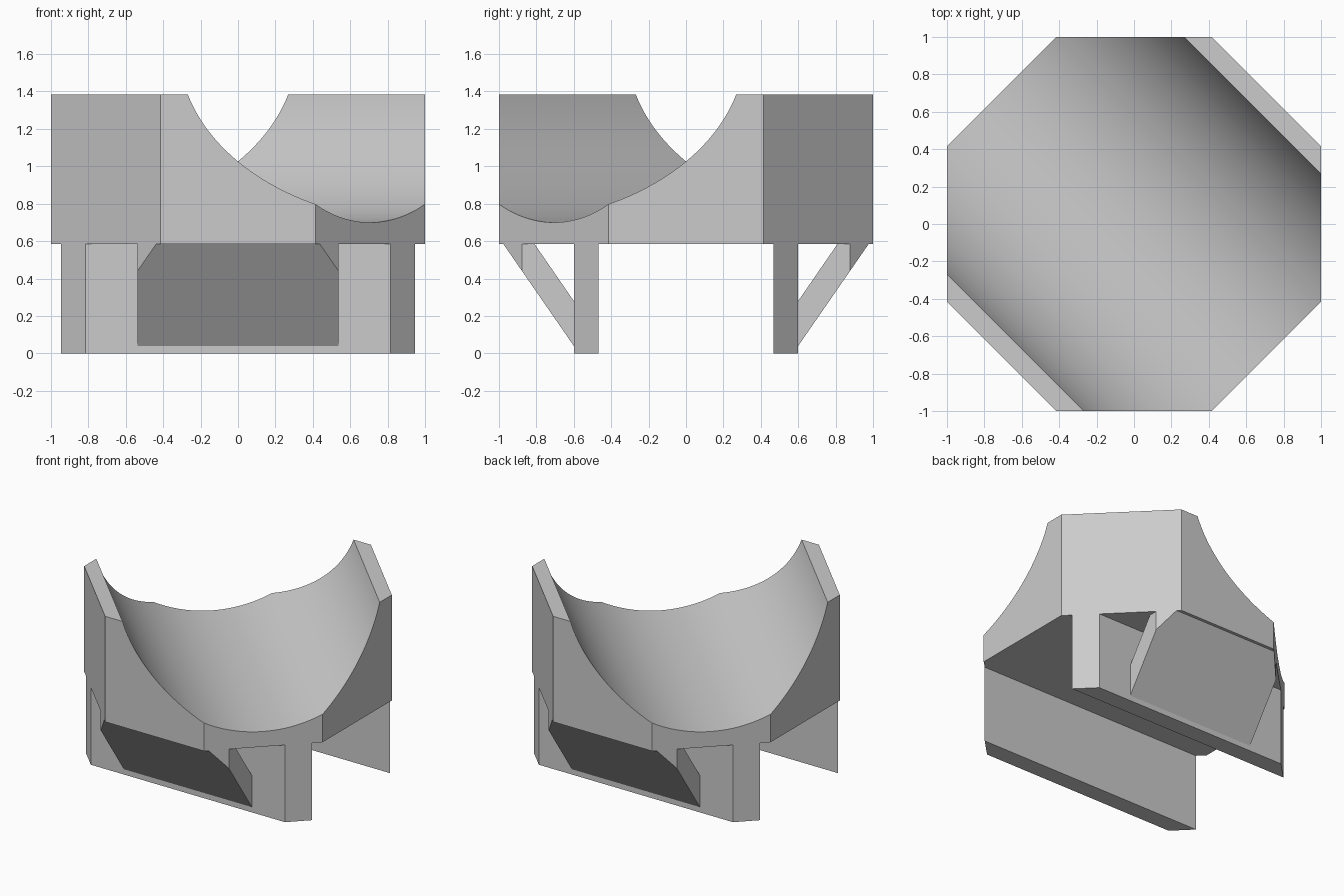
import bpy, bmesh, math
from mathutils import Vector, Matrix

cube = bpy.data.objects.get("Cube")
if cube:
    bpy.data.objects.remove(cube, do_unlink=True)

BASE_Z, TOP_Z = 0.585, 1.385      # underside and rim of the cradle block
TROUGH_R, TROUGH_Z = 0.93, 1.63   # radius and axis height of the round trough

grey = bpy.data.materials.new("plain grey")
grey.use_nodes = True
colour = (0.6, 0.6, 0.6, 1.0)
grey.diffuse_color = colour
grey.node_tree.nodes["Principled BSDF"].inputs["Base Color"].default_value = colour


def clip_to_octagon(bm):
    """Trim a solid with the eight upright sides of the octagon footprint."""
    for i in range(8):
        normal = Vector((math.cos(i * math.pi / 4), math.sin(i * math.pi / 4), 0))
        cut = bmesh.ops.bisect_plane(
            bm, geom=bm.verts[:] + bm.edges[:] + bm.faces[:],
            plane_co=normal, plane_no=normal, clear_outer=True, dist=1e-5)
        edges = [e for e in cut["geom_cut"]
                 if isinstance(e, bmesh.types.BMEdge) and e.is_boundary]
        if edges:
            bmesh.ops.holes_fill(bm, edges=edges, sides=0)


def make_prism(name, profile, half_length, angle):
    """Extrude an (outward, height) profile sideways, turn it about z, trim it."""
    bm = bmesh.new()
    face = bm.faces.new([bm.verts.new((-half_length, a, z)) for a, z in profile])
    ext = bmesh.ops.extrude_face_region(bm, geom=[face], use_keep_orig=True)
    moved = [v for v in ext["geom"] if isinstance(v, bmesh.types.BMVert)]
    bmesh.ops.translate(bm, verts=moved, vec=(2 * half_length, 0, 0))
    bmesh.ops.rotate(bm, verts=bm.verts, matrix=Matrix.Rotation(angle, 3, "Z"))
    clip_to_octagon(bm)
    bmesh.ops.recalc_face_normals(bm, faces=bm.faces)
    mesh = bpy.data.meshes.new(name)
    bm.to_mesh(mesh)
    bm.free()
    mesh.materials.append(grey)
    mesh.shade_smooth()
    mesh.set_sharp_from_angle(angle=math.radians(20))
    obj = bpy.data.objects.new(name, mesh)
    bpy.context.collection.objects.link(obj)
    return obj


# Cradle block with a round trough running along one diagonal
SEGMENTS = 64
reach = math.acos((TROUGH_Z - TOP_Z) / TROUGH_R)
arc = []
for i in range(SEGMENTS + 1):
    t = reach * (1 - 2 * i / SEGMENTS)
    arc.append((TROUGH_R * math.sin(t), TROUGH_Z - TROUGH_R * math.cos(t)))
block = [(-1.2, BASE_Z), (1.2, BASE_Z), (1.2, TOP_Z)] + arc + [(-1.2, TOP_Z)]
make_prism("cradle_block", block, 1.5, -math.pi / 4)

# Wall leg and slanted brace on the front and back
wall = [(0.467, 0), (0.6, 0), (0.6, BASE_Z), (0.467, BASE_Z)]
brace = [(0.6, 0.04), (0.977, BASE_Z), (0.81, BASE_Z), (0.6, 0.28)]
for side, angle in (("back", 0), ("front", math.pi)):
    make_prism(side + "_wall_leg", wall, 1.2, angle)
    make_prism(side + "_slanted_brace", brace, 0.537, angle)
